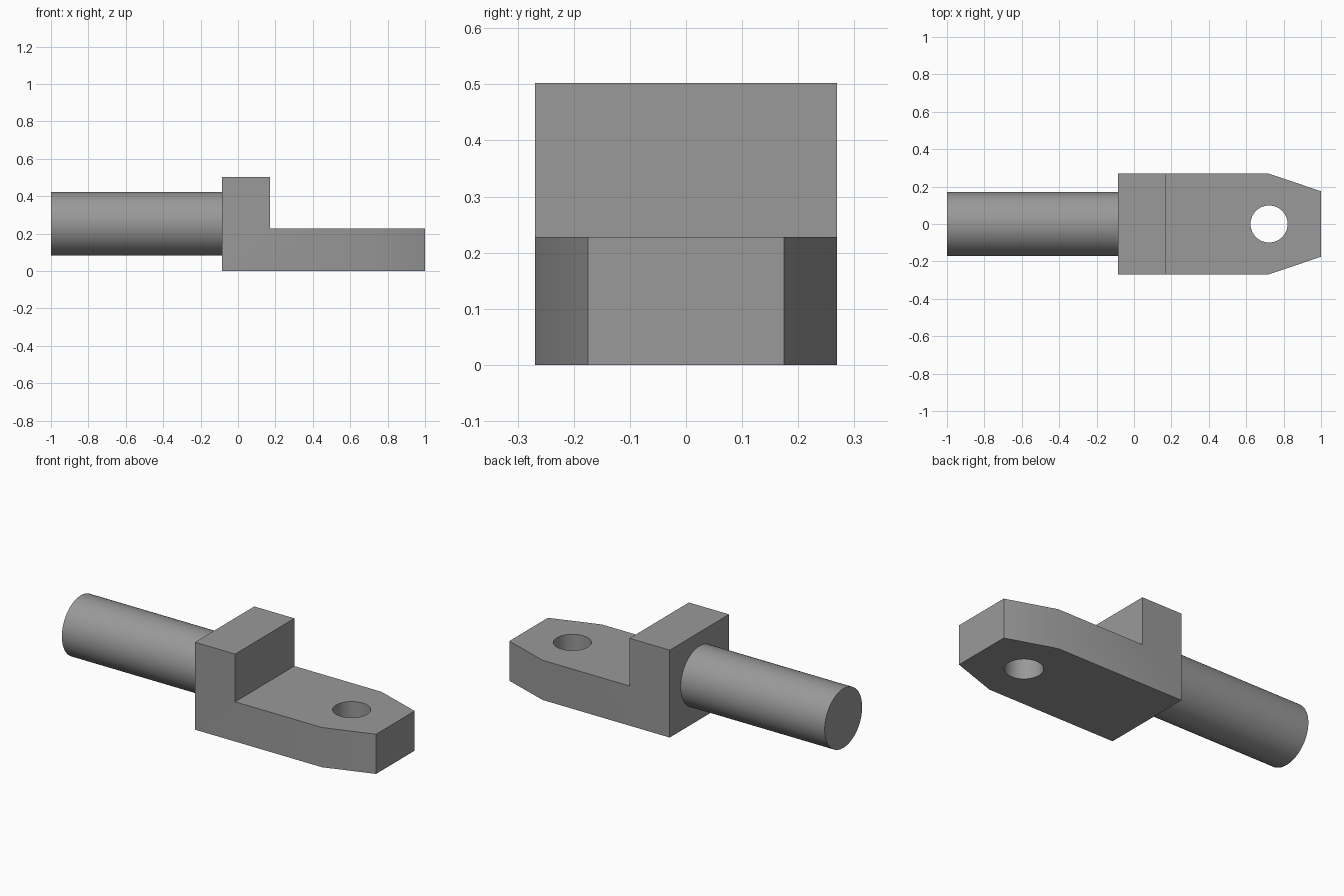
import bpy, bmesh, math
from mathutils import Vector

if "Cube" in bpy.data.objects:
    bpy.data.objects.remove(bpy.data.objects["Cube"])

X_BACK, X_STEP, X_HOLE, X_TIP = -0.085, 0.17, 0.722, 1.0
HALF_W, TIP_HALF_W = 0.269, 0.175
BLOCK_H, PLATE_H = 0.502, 0.228
SHANK_R, HOLE_R = 0.17, 0.099

grey = bpy.data.materials.new("dark_grey")
grey.diffuse_color = (0.32, 0.32, 0.32, 1)
grey.use_nodes = True
grey.node_tree.nodes["Principled BSDF"].inputs["Base Color"].default_value = grey.diffuse_color


def cylinder(name, radius, depth, location, rotation=(0, 0, 0)):
    bpy.ops.mesh.primitive_cylinder_add(vertices=96, radius=radius, depth=depth,
                                        location=location, rotation=rotation)
    obj = bpy.context.object
    obj.name = name
    return obj


def finish(obj):
    obj.data.materials.clear()
    obj.data.materials.append(grey)
    bpy.ops.object.select_all(action='DESELECT')
    obj.select_set(True)
    bpy.context.view_layer.objects.active = obj
    bpy.ops.object.shade_smooth_by_angle(angle=math.radians(30))


def extruded_verts(bm, face, keep):
    ext = bmesh.ops.extrude_face_region(bm, geom=[face], use_keep_orig=keep)
    return [g for g in ext['geom'] if isinstance(g, bmesh.types.BMVert)]


# Stepped body: L profile extruded across the width
bm = bmesh.new()
profile = [(X_BACK, 0), (X_HOLE, 0), (X_HOLE, PLATE_H),
           (X_STEP, PLATE_H), (X_STEP, BLOCK_H), (X_BACK, BLOCK_H)]
side = bm.faces.new([bm.verts.new((x, -HALF_W, z)) for x, z in profile])
bmesh.ops.translate(bm, vec=(0, 2 * HALF_W, 0), verts=extruded_verts(bm, side, True))
bmesh.ops.recalc_face_normals(bm, faces=bm.faces)

# Tapered tongue tip pulled out of the plate end
end = max(bm.faces, key=lambda f: f.calc_center_median().x)
for v in extruded_verts(bm, end, False):
    v.co = Vector((X_TIP, math.copysign(TIP_HALF_W, v.co.y), v.co.z))
if end.is_valid:
    bmesh.ops.delete(bm, geom=[end], context='FACES_ONLY')
bmesh.ops.dissolve_limit(bm, angle_limit=0.01, verts=bm.verts, edges=bm.edges)
bmesh.ops.recalc_face_normals(bm, faces=bm.faces)
mesh = bpy.data.meshes.new("stepped_body")
bm.to_mesh(mesh)
bm.free()
body = bpy.data.objects.new("stepped_body", mesh)
bpy.context.collection.objects.link(body)

# Pin hole through the tongue
cutter = cylinder("hole_cutter", HOLE_R, 1, (X_HOLE, 0, PLATE_H / 2))
cutter.hide_render = True
cut = body.modifiers.new("pin_hole", 'BOOLEAN')
cut.operation, cut.solver, cut.object = 'DIFFERENCE', 'EXACT', cutter
bpy.context.view_layer.objects.active = body
bpy.ops.object.modifier_apply(modifier=cut.name)
bpy.data.objects.remove(cutter)
finish(body)

# Round shank
shank = cylinder("shank", SHANK_R, X_BACK + 1, ((X_BACK - 1) / 2, 0, 0.253),
                 (0, math.pi / 2, 0))
finish(shank)
